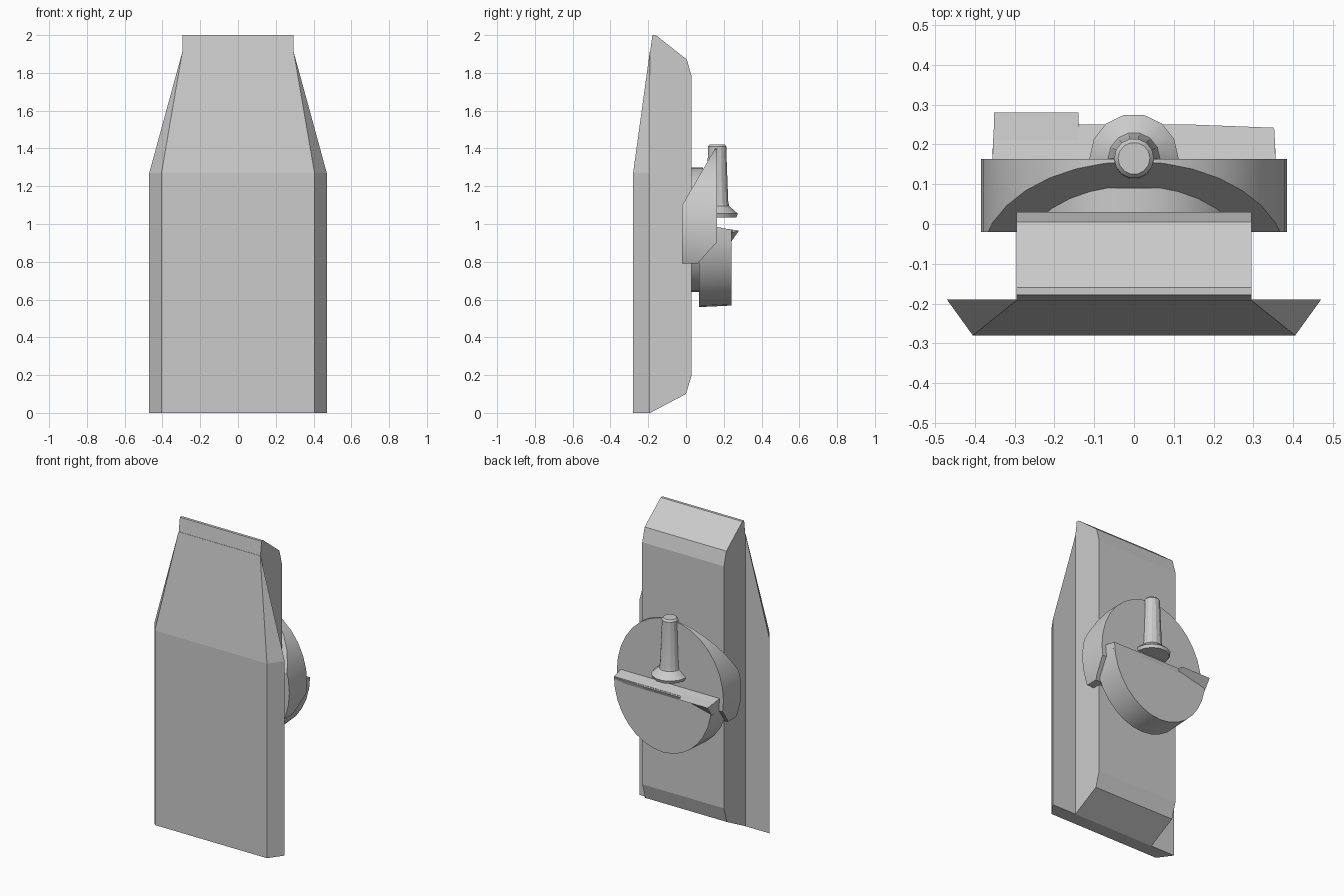
import bpy, bmesh, math
from mathutils import Vector, Matrix

if "Cube" in bpy.data.objects:
    bpy.data.objects.remove(bpy.data.objects["Cube"])


def finish(bm, name, smooth=False):
    bmesh.ops.recalc_face_normals(bm, faces=bm.faces[:])
    me = bpy.data.meshes.new(name)
    bm.to_mesh(me)
    bm.free()
    ob = bpy.data.objects.new(name, me)
    bpy.context.collection.objects.link(ob)
    if smooth:
        bpy.ops.object.select_all(action='DESELECT')
        ob.select_set(True)
        bpy.context.view_layer.objects.active = ob
        bpy.ops.object.shade_smooth_by_angle(angle=math.radians(25))
    return ob


def loft(name, rings, smooth=False):
    """Join equal-length point rings into one closed solid."""
    bm = bmesh.new()
    rows = [[bm.verts.new(p) for p in ring] for ring in rings]
    for a, b in zip(rows, rows[1:]):
        for i in range(len(a)):
            j = (i + 1) % len(a)
            bm.faces.new((a[i], a[j], b[j], b[i]))
    bm.faces.new(rows[0])
    bm.faces.new(rows[-1])
    return finish(bm, name, smooth)


def disc(name, rx, rz, cz, y0, y1, cuts=(), front=1.0):
    """Oval disc along y, trimmed by (y, z, normal_y, normal_z) planes."""
    bm = bmesh.new()
    bmesh.ops.create_cone(bm, cap_ends=True, segments=32, radius1=1, radius2=front, depth=1)
    # cone axis z becomes +y
    bm.transform(Matrix.Translation((0, (y0 + y1) / 2, cz))
                 @ Matrix.Diagonal((rx, y1 - y0, rz, 1))
                 @ Matrix.Rotation(-math.pi / 2, 4, 'X'))
    for y, z, ny, nz in cuts:
        bmesh.ops.bisect_plane(bm, geom=bm.verts[:] + bm.edges[:] + bm.faces[:],
                               plane_co=(0, y, z), plane_no=Vector((0, ny, nz)).normalized(),
                               clear_outer=True)
        bmesh.ops.holes_fill(bm, edges=[e for e in bm.edges if e.is_boundary], sides=0)
    return finish(bm, name, True)


# Deep rear block with bevelled ends
profile = [(-0.19, 0), (0.0, 0.10), (0.03, 0.20), (0.03, 1.78), (0.005, 1.87),
           (-0.16, 2), (-0.178, 2), (-0.19, 1.91)]
loft("rear_block", [[(x, y, z) for y, z in profile] for x in (-0.295, 0.295)])

# Front plate, flared to the back and tapering upward
rings = [[(-a, -0.28, z), (a, -0.28, z), (b, -0.19, z), (-b, -0.19, z)]
         for a, b, z in ((0.405, 0.47, 0), (0.405, 0.47, 1.27))]
rings.append([(-0.295, -0.192, 1.91), (0.295, -0.192, 1.91),
              (0.295, -0.19, 1.91), (-0.295, -0.19, 1.91)])
loft("front_plate", rings)

# Round fitting on the back: recessed upper disc, hub and raised lower half
disc("upper_disc", 0.385, 0.43, 0.975, -0.02, 0.163,
     [(0, 0.79, 0, -1), (-0.02, 1.10, -0.31, 0.18), (0.07, 0.80, 0.10, -0.09)])
disc("hub", 0.29, 0.33, 0.97, 0.0, 0.09)
disc("lower_half_disc", 0.36, 0.415, 0.975, 0.07, 0.24,
     [(0.16, 0.985, 0.2, 1)], front=0.98)

# Lip on one side of the ledge, undercut toward its outer end
loft("ledge_lip", [[(x, 0.16, 0.982), (x, t, 0.965), (x, 0.235, b), (x, 0.16, b)]
                   for x, t, b in ((-0.352, 0.28, 0.90), (-0.14, 0.28, 0.95))])
loft("ledge_bar", [[(x, 0.16, 0.985), (x, t, 0.965), (x, 0.235, 0.93), (x, 0.16, 0.93)]
                   for x, t in ((-0.14, 0.25), (0.14, 0.25), (0.35, 0.242))])

# Upright peg with a flared foot
peg = [(0.105, 1.035), (0.112, 1.055), (0.065, 1.095), (0.06, 1.12),
       (0.05, 1.38), (0.05, 1.41), (0.04, 1.422)]
loft("peg", [[(r * math.cos(i * math.tau / 14), 0.165 + r * math.sin(i * math.tau / 14), z)
              for i in range(14)] for r, z in peg], True)
